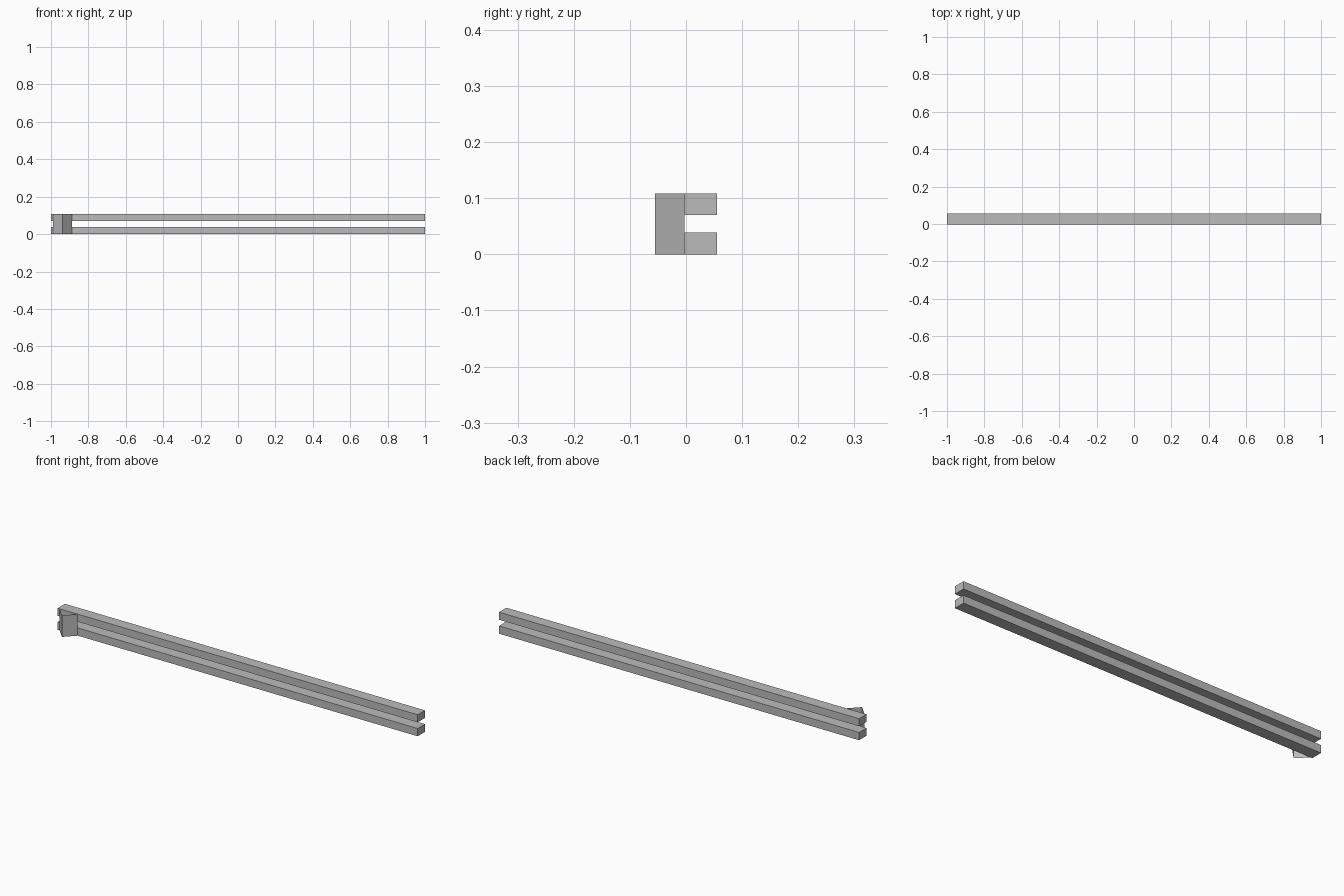
import bpy
import bmesh

cube = bpy.data.objects.get("Cube")
if cube:
    bpy.data.objects.remove(cube, do_unlink=True)

grey = bpy.data.materials.new("plain_grey")
grey.use_nodes = True
colour = (0.5, 0.5, 0.5, 1)
grey.diffuse_color = colour
grey.node_tree.nodes["Principled BSDF"].inputs["Base Color"].default_value = colour

HEIGHT = 0.108
BAR_FRONT, BAR_BACK = -0.003, 0.055


def finish(name, bm):
    mesh = bpy.data.meshes.new(name)
    bm.to_mesh(mesh)
    bm.free()
    mesh.materials.append(grey)
    obj = bpy.data.objects.new(name, mesh)
    bpy.context.collection.objects.link(obj)
    return obj


def bar(name, bottom, top):
    bm = bmesh.new()
    bmesh.ops.create_cube(bm, size=1)
    bmesh.ops.scale(bm, vec=(2, BAR_BACK - BAR_FRONT, top - bottom), verts=bm.verts)
    bmesh.ops.translate(
        bm, vec=(0, (BAR_FRONT + BAR_BACK) / 2, (bottom + top) / 2), verts=bm.verts)
    return finish(name, bm)


# Two parallel rails with a gap between them
bar("lower_rail", 0, 0.039)
bar("upper_rail", 0.07, HEIGHT)

# Folded V-shaped sheet joining the rails, open at top and bottom
bm = bmesh.new()
profile = [(-0.99, BAR_FRONT), (-0.939, -0.055), (-0.888, BAR_FRONT)]
verts = [bm.verts.new((x, y, 0)) for x, y in profile]
edges = [bm.edges.new(pair) for pair in zip(verts, verts[1:])]
raised = bmesh.ops.extrude_edge_only(bm, edges=edges)["geom"]
bmesh.ops.translate(bm, vec=(0, 0, HEIGHT),
                    verts=[v for v in raised if isinstance(v, bmesh.types.BMVert)])
# Face the sheet outwards, toward the front
bm.normal_update()
bmesh.ops.reverse_faces(bm, faces=[f for f in bm.faces if f.normal.y > 0])
finish("folded_bracket", bm)
